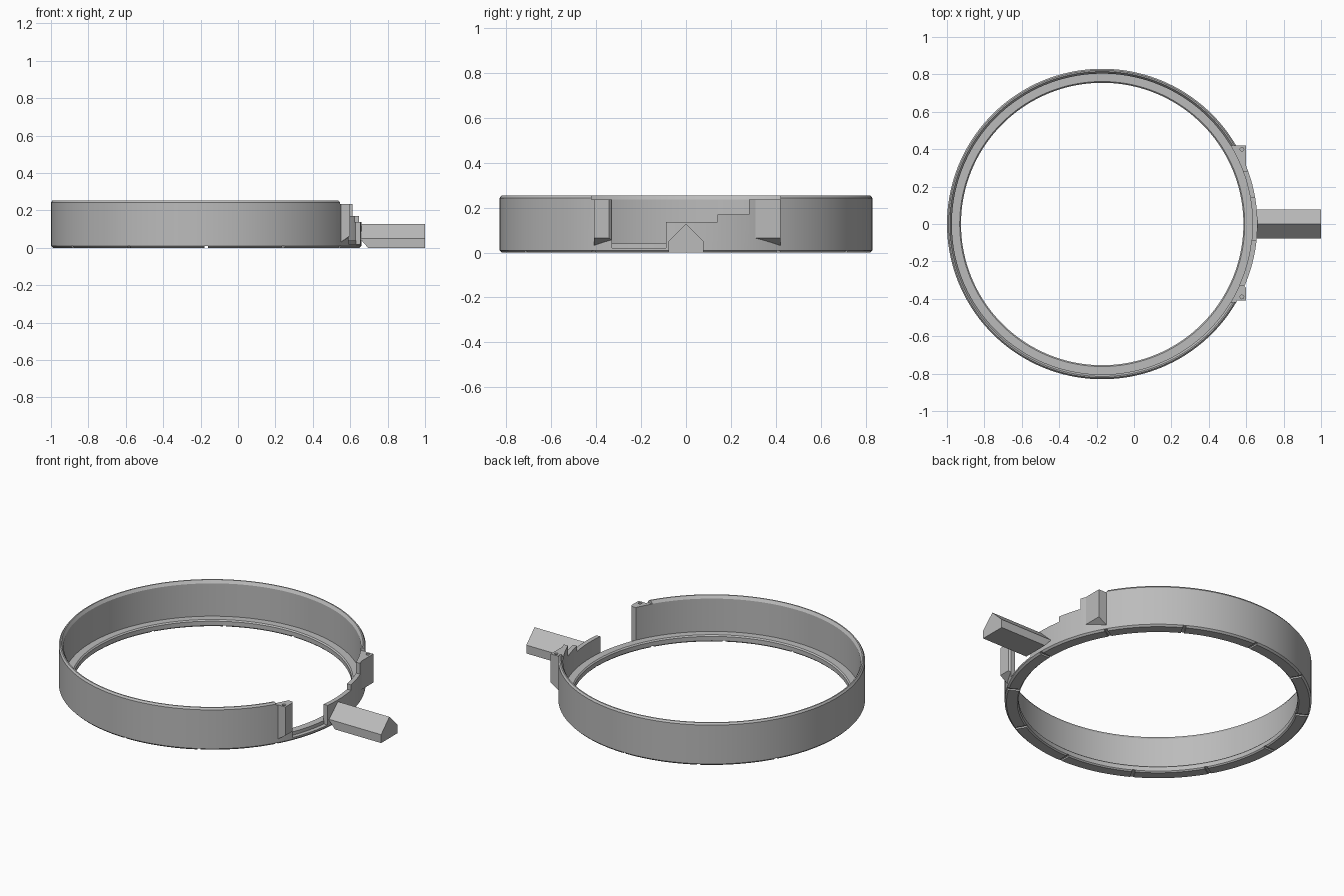
import bpy, bmesh, math
from mathutils import Matrix, Vector

cube = bpy.data.objects.get("Cube")
if cube:
    bpy.data.objects.remove(cube)

CX = -0.17      # ring centre
R = 0.83        # outer radius

grey = bpy.data.materials.new("plain grey")
grey.use_nodes = True
grey.diffuse_color = (0.5, 0.5, 0.5, 1)
grey.node_tree.nodes["Principled BSDF"].inputs["Base Color"].default_value = (0.5, 0.5, 0.5, 1)


def finish(name, bm):
    bmesh.ops.recalc_face_normals(bm, faces=bm.faces)
    mesh = bpy.data.meshes.new(name)
    bm.to_mesh(mesh)
    bm.free()
    mesh.materials.append(grey)
    ob = bpy.data.objects.new(name, mesh)
    bpy.context.collection.objects.link(ob)
    return ob


def ring(name, profile, steps=144):
    """Revolve a closed (radius, z) profile about the ring centre."""
    bm = bmesh.new()
    loops = []
    for i in range(steps):
        a = math.tau * i / steps
        loops.append([bm.verts.new((CX + r * math.cos(a), r * math.sin(a), z)) for r, z in profile])
    n = len(profile)
    for i in range(steps):
        p, q = loops[i], loops[(i + 1) % steps]
        for j in range(n):
            k = (j + 1) % n
            bm.faces.new((p[j], q[j], q[k], p[k]))
    return finish(name, bm)


def prism(name, points, offset):
    """Extrude a flat outline of 3D points along an offset."""
    bm = bmesh.new()
    face = bm.faces.new([bm.verts.new(p) for p in points])
    new = bmesh.ops.extrude_face_region(bm, geom=[face])["geom"]
    bmesh.ops.translate(bm, vec=offset, verts=[v for v in new if isinstance(v, bmesh.types.BMVert)])
    return finish(name, bm)


def cut(ob, cutter):
    cutter.hide_render = True
    mod = ob.modifiers.new("cut", "BOOLEAN")
    mod.operation = "DIFFERENCE"
    mod.solver = "EXACT"
    mod.object = cutter
    bpy.context.view_layer.objects.active = ob
    bpy.ops.object.modifier_apply(modifier=mod.name)
    bpy.data.objects.remove(cutter)


def smooth(ob):
    bpy.ops.object.select_all(action="DESELECT")
    ob.select_set(True)
    bpy.context.view_layer.objects.active = ob
    bpy.ops.object.shade_smooth_by_angle(angle=math.radians(25))


# Base ring with inward flange
base = ring("base_flange", [(0.762, 0), (0.82, 0), (R, 0.01), (R, 0.02), (0.805, 0.02),
                            (0.805, 0.04), (0.762, 0.04), (0.755, 0.033), (0.755, 0.007)])

# Twelve radial grooves under the base
bm = bmesh.new()
for i in range(12):
    turn = Matrix.Translation((CX, 0, 0)) @ Matrix.Rotation(math.tau * i / 12, 4, "Z")
    bmesh.ops.create_cube(bm, size=1, matrix=turn @ Matrix.Translation((0.8, 0, 0))
                          @ Matrix.Diagonal((0.2, 0.018, 0.018, 1)))
cut(base, finish("groove_cutter", bm))
smooth(base)

# Thin outer wall with a bevelled rim
wall = ring("outer_wall", [(0.804, 0.02), (R, 0.02), (R, 0.242), (0.822, 0.253),
                           (0.815, 0.253), (0.804, 0.236)])

# Stepped opening in the wall
steps = [(-0.42, 0.4), (-0.42, 0.235), (-0.33, 0.235), (-0.33, 0.0), (-0.09, 0.0), (-0.09, 0.137),
         (0.14, 0.137), (0.14, 0.17), (0.28, 0.17), (0.28, 0.235), (0.42, 0.235), (0.42, 0.4)]
cut(wall, prism("opening_cutter", [(0.3, y, z) for y, z in steps], Vector((0.6, 0, 0))))
smooth(wall)


# Lugs on both sides of the opening: sloped underside and a pin hole
def lug(name, outline, hole_y):
    ob = prism(name, [(x, y, 0.0) for x, y in outline], Vector((0, 0, 0.235)))
    for v in ob.data.vertices:
        if v.co.z < 0.1:
            v.co.z = 0.02 + max(0, 0.85 * (v.co.x - 0.548))
    bm = bmesh.new()
    bmesh.ops.create_cone(bm, cap_ends=True, segments=16, radius1=0.01, radius2=0.01, depth=0.1,
                          matrix=Matrix.Translation((0.577, hole_y, 0.235)))
    cut(ob, finish("hole_cutter", bm))
    smooth(ob)


def on_wall(y):
    return (CX + math.sqrt(0.815 ** 2 - y * y), y)


lug("front_lug", [on_wall(-0.41), (0.6, -0.41), (0.6, -0.342), (0.588, -0.33), on_wall(-0.33)], -0.39)
lug("back_lug", [on_wall(0.42), (0.6, 0.42), (0.6, 0.31), on_wall(0.31)], 0.4)

# Ridged handle with a bevelled lower inner end
bar = [(-0.078, 0), (0.078, 0), (0.078, 0.05), (0, 0.127), (-0.078, 0.05)]
handle = prism("handle", [(0.65, y, z) for y, z in bar], Vector((0.35, 0, 0)))
bm = bmesh.new()
bm.from_mesh(handle.data)
cutting = bmesh.ops.bisect_plane(bm, geom=bm.verts[:] + bm.edges[:] + bm.faces[:], plane_co=(0.695, 0, 0),
                                 plane_no=(-0.04, 0, -0.035), clear_outer=True)
bmesh.ops.contextual_create(bm, geom=[e for e in cutting["geom_cut"] if isinstance(e, bmesh.types.BMEdge)])
bmesh.ops.recalc_face_normals(bm, faces=bm.faces)
bm.to_mesh(handle.data)
bm.free()
